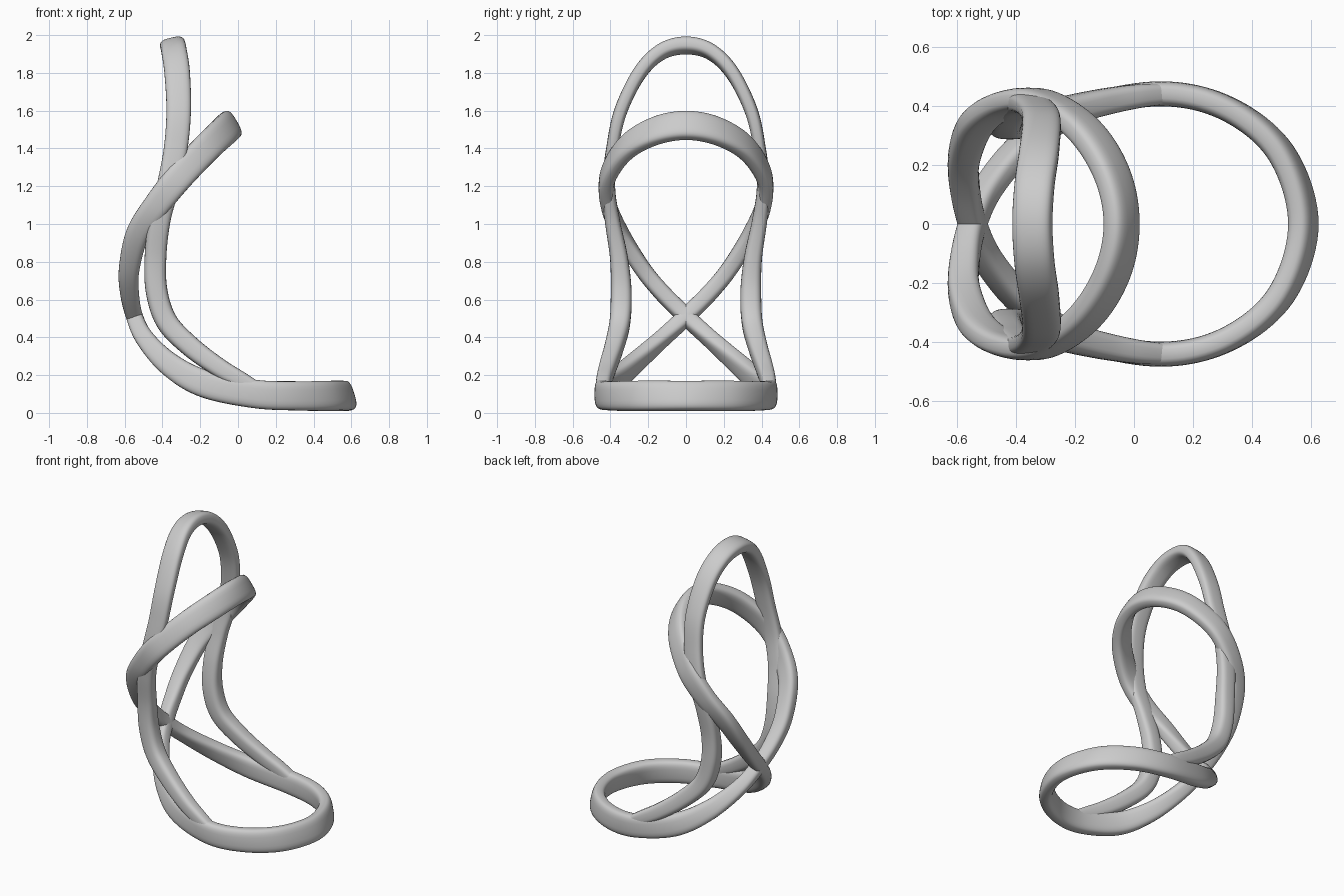
import bpy, bmesh, math
from mathutils import Vector

cube = bpy.data.objects.get("Cube")
if cube:
    bpy.data.objects.remove(cube, do_unlink=True)

grey = bpy.data.materials.new("plain_grey")
grey.use_nodes = True
COLOUR = (0.6, 0.6, 0.6, 1)
grey.diffuse_color = COLOUR
grey.node_tree.nodes["Principled BSDF"].inputs["Base Color"].default_value = COLOUR

SIDES, STEPS = 28, 10


def spline(points, closed):
    """Smooth curve through points that also carry tilt, width and thickness."""
    n = len(points)
    out = []
    for i in range(n if closed else n - 1):
        ids = [i - 1, i, i + 1, i + 2]
        ids = [j % n if closed else min(max(j, 0), n - 1) for j in ids]
        p, q, r, s = [points[j] for j in ids]
        for k in range(STEPS):
            t = k / STEPS
            out.append([b + t / 2 * (c - a + t * (2*a - 5*b + 4*c - d + t * (3*(b - c) + d - a)))
                        for a, b, c, d in zip(p, q, r, s)])
    return out if closed else out + [points[-1]]


def mirrored(half):
    """Append the reflected half, sharing the end point on the middle plane."""
    return half + [(x, -y, *rest) for x, y, *rest in half[-2::-1]]


def sweep(name, points, closed):
    """Sweep a rounded, upright bar section along the curve."""
    path = spline(points, closed)
    n = len(path)
    bm = bmesh.new()
    rings = []
    for i, (x, y, z, tilt, width, thick) in enumerate(path):
        after = path[(i + 1) % n] if closed else path[min(i + 1, n - 1)]
        before = path[i - 1] if closed else path[max(i - 1, 0)]
        tangent = (Vector(after[:3]) - Vector(before[:3])).normalized()
        a = math.radians(tilt)
        w = Vector((math.sin(a), 0, -math.cos(a)))
        w = (w - tangent * w.dot(tangent)).normalized()
        t = tangent.cross(w)
        ring = []
        for k in range(SIDES):
            u = math.tau * k / SIDES
            c, s = math.cos(u), math.sin(u)
            c, s = [math.copysign(abs(v) ** 0.65, v) for v in (c, s)]
            ring.append(bm.verts.new(Vector((x, y, z)) + w * c * width / 2 + t * s * thick / 2))
        rings.append(ring)
    for i in range(n if closed else n - 1):
        a, b = rings[i], rings[(i + 1) % n]
        for k in range(SIDES):
            m = (k + 1) % SIDES
            bm.faces.new((a[k], a[m], b[m], b[k]))
    if not closed:
        bm.faces.new(rings[0])
        bm.faces.new(rings[-1])
    bmesh.ops.recalc_face_normals(bm, faces=bm.faces)
    mesh = bpy.data.meshes.new(name)
    bm.to_mesh(mesh)
    bm.free()
    mesh.materials.append(grey)
    obj = bpy.data.objects.new(name, mesh)
    bpy.context.collection.objects.link(obj)
    bpy.ops.object.select_all(action='DESELECT')
    obj.select_set(True)
    bpy.context.view_layer.objects.active = obj
    bpy.ops.object.shade_smooth_by_angle(angle=math.radians(50))


# Crossed loop: floor ring, crossing at the back, hood (x, y, z, tilt, width, thickness)
loop = [
    (.575, 0, .09, 17, .16, .085),
    (.5, .24, .09, 13, .16, .085),
    (.32, .39, .09, 7, .155, .085),
    (.09, .442, .1, 0, .15, .085),
    (-.18, .39, .155, -20, .145, .085),
    (-.36, .28, .255, -36, .125, .085),
    (-.49, .13, .39, -56, .1, .085),
    (-.548, 0, .51, -70, .09, .09),
    (-.575, -.13, .64, -82, .1, .09),
    (-.575, -.235, .77, -94, .11, .09),
    (-.53, -.345, .95, -113, .125, .085),
    (-.43, -.41, 1.1, -127, .14, .08),
    (-.31, -.415, 1.25, -133, .15, .08),
    (-.17, -.32, 1.4, -139, .155, .085),
    (-.075, -.17, 1.49, -146, .16, .085),
    (-.042, 0, 1.522, -150, .16, .085),
]
# The closed curve drops the repeated starting point
sweep("crossed_loop", mirrored(loop)[:-1], True)

# Tall arch rising from the sides of the floor ring
arch = [
    (.12, .442, .11, -20, .08, .07),
    (.02, .435, .17, -26, .09, .08),
    (-.1, .415, .24, -33, .1, .09),
    (-.25, .38, .35, -45, .11, .1),
    (-.375, .35, .48, -60, .115, .11),
    (-.43, .343, .64, -80, .115, .11),
    (-.437, .355, .82, -90, .115, .095),
    (-.415, .39, 1.02, -97, .115, .08),
    (-.37, .41, 1.2, -103, .12, .07),
    (-.33, .39, 1.4, -100, .125, .065),
    (-.314, .345, 1.6, -92, .13, .07),
    (-.322, .245, 1.8, -84, .135, .075),
    (-.338, .13, 1.912, -79, .135, .08),
    (-.345, 0, 1.945, -77, .135, .085),
]
sweep("tall_arch", mirrored(arch), False)
